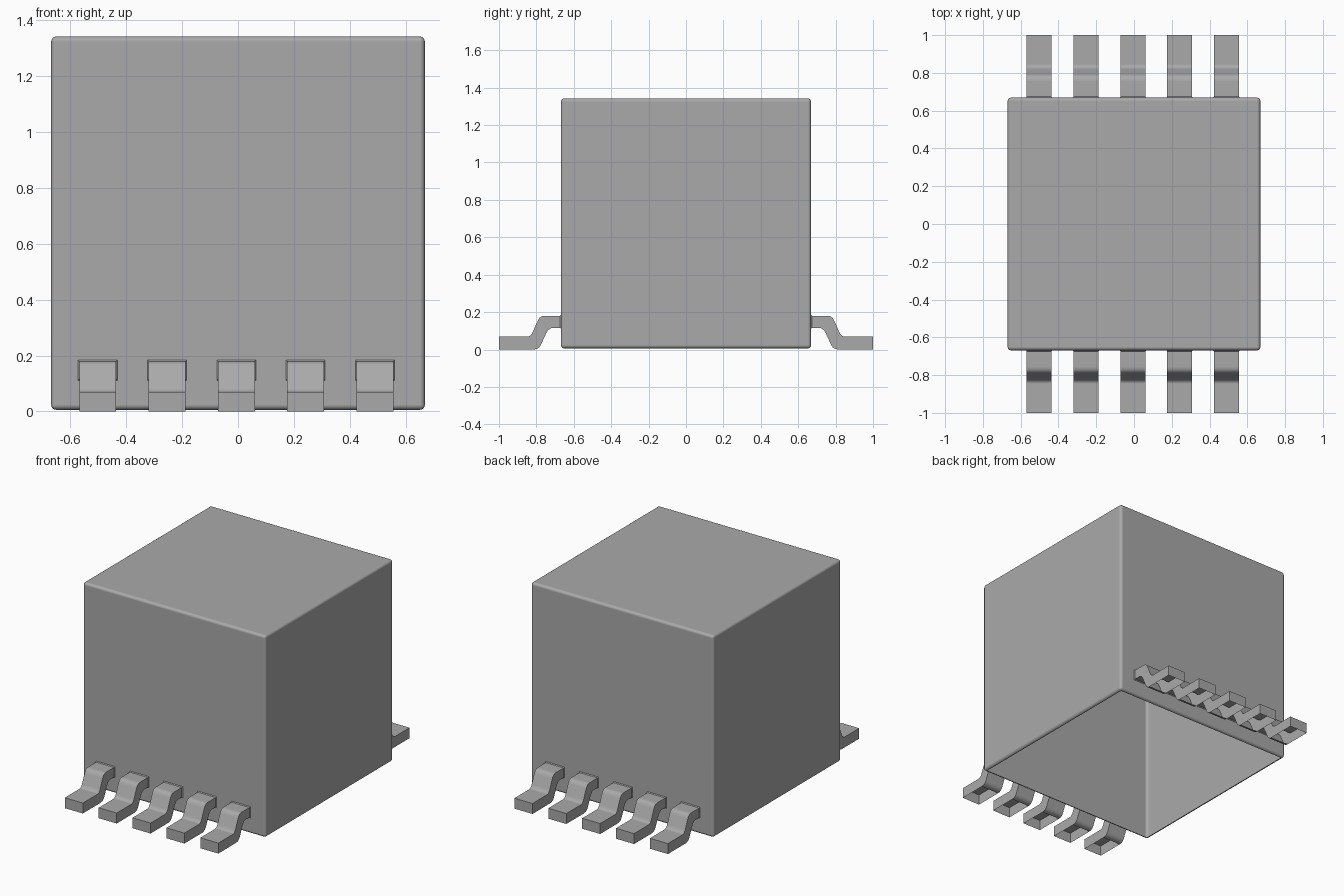
import bpy, bmesh

if "Cube" in bpy.data.objects:
    bpy.data.objects.remove(bpy.data.objects["Cube"])

HALF = 0.669          # half width of the body
BASE, TOP = 0.006, 1.342

grey = bpy.data.materials.new("dark_grey")
grey.diffuse_color = (0.4, 0.4, 0.4, 1)
grey.use_nodes = True
grey.node_tree.nodes["Principled BSDF"].inputs["Base Color"].default_value = grey.diffuse_color


def finish(bm, name, angle=0.6):
    mesh = bpy.data.meshes.new(name)
    bm.to_mesh(mesh)
    bm.free()
    mesh.materials.append(grey)
    obj = bpy.data.objects.new(name, mesh)
    bpy.context.collection.objects.link(obj)
    bpy.ops.object.select_all(action='DESELECT')
    obj.select_set(True)
    bpy.context.view_layer.objects.active = obj
    bpy.ops.object.shade_smooth_by_angle(angle=angle)
    # keep the large faces evenly shaded next to the rounded edges
    normals = obj.modifiers.new("even_faces", 'WEIGHTED_NORMAL')
    normals.keep_sharp = True
    normals.weight = 100
    return obj


# Body: rounded box shell, open underneath
bm = bmesh.new()
bmesh.ops.create_cube(bm, size=1)
for v in bm.verts:
    v.co.x *= 2 * HALF
    v.co.y *= 2 * HALF
    v.co.z = TOP if v.co.z > 0 else BASE
bmesh.ops.bevel(bm, geom=bm.edges[:], offset=0.018, segments=4,
                profile=0.5, affect='EDGES')
bm.normal_update()
bottom = [f for f in bm.faces if f.normal.z < -0.999 and f.calc_area() > 0.5]
bmesh.ops.delete(bm, geom=bottom, context='FACES')
finish(bm, "body")

# Gull-wing lead stations: top y, top z, underside y, underside z, half width
STATIONS = [
    (HALF, 0.185, HALF, 0.111, 0.070),
    (0.674, 0.180, 0.674, 0.116, 0.066),
    (0.757, 0.180, 0.712, 0.116, 0.066),
    (0.773, 0.177, 0.727, 0.112, 0.066),
    (0.785, 0.168, 0.740, 0.100, 0.066),
    (0.793, 0.153, 0.749, 0.084, 0.066),
    (0.820, 0.092, 0.776, 0.024, 0.066),
    (0.826, 0.081, 0.785, 0.011, 0.066),
    (0.834, 0.073, 0.797, 0.003, 0.066),
    (0.846, 0.069, 0.815, 0.000, 0.066),
    (1.000, 0.069, 1.000, 0.000, 0.066),
]


def lead_pair(name, cx):
    bm = bmesh.new()
    rings = []
    for yt, zt, yb, zb, w in STATIONS:
        rings.append([bm.verts.new(p) for p in (
            (cx - w, -yt, zt), (cx + w, -yt, zt),
            (cx + w, -yb, zb), (cx - w, -yb, zb))])
    for a, b in zip(rings, rings[1:]):
        for k in range(4):
            n = (k + 1) % 4
            if k == 2 and a[2].co.z == b[2].co.z == 0:
                continue                      # foot is open underneath
            bm.faces.new((a[k], b[k], b[n], a[n]))
    tl, tr, br, bl = rings[-1]
    bm.faces.new((tl, bl, br, tr))            # toe face
    # mirror the front lead to the back
    geom = bm.verts[:] + bm.edges[:] + bm.faces[:]
    copy = bmesh.ops.duplicate(bm, geom=geom)["geom"]
    for v in (g for g in copy if isinstance(g, bmesh.types.BMVert)):
        v.co.y = -v.co.y
    bmesh.ops.reverse_faces(
        bm, faces=[g for g in copy if isinstance(g, bmesh.types.BMFace)])
    finish(bm, name)


# Five pairs of leads along the body
for i in range(5):
    lead_pair(f"lead_pair_{i + 1}", -0.006 + (i - 2) * 0.248)
